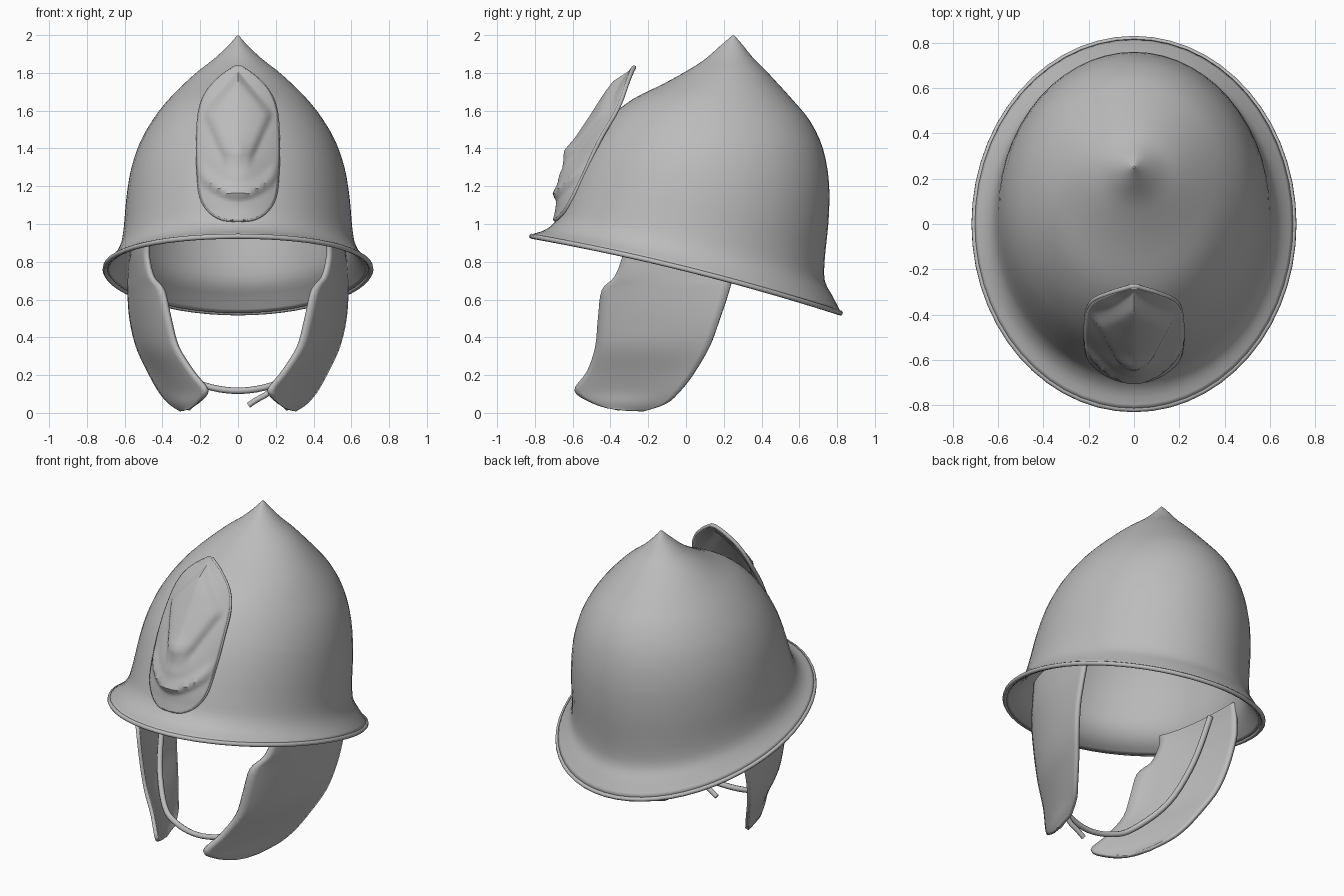
import bpy, bmesh, math
from mathutils import Vector

if "Cube" in bpy.data.objects:
    bpy.data.objects.remove(bpy.data.objects["Cube"])

grey = bpy.data.materials.new("plain_grey")
grey.use_nodes = True
COLOUR = (0.5, 0.5, 0.5, 1)
grey.diffuse_color = COLOUR
grey.node_tree.nodes["Principled BSDF"].inputs["Base Color"].default_value = COLOUR


def spline(rows, steps):
    """Smooth curve through rows of any dimension."""
    out = []
    for i in range(len(rows) - 1):
        p0, p1 = rows[max(i - 1, 0)], rows[i]
        p2, p3 = rows[i + 1], rows[min(i + 2, len(rows) - 1)]
        for k in range(steps):
            t = k / steps
            out.append([b + t / 2 * (c - a + t * (2 * a - 5 * b + 4 * c - d + t * (3 * (b - c) + d - a)))
                        for a, b, c, d in zip(p0, p1, p2, p3)])
    return out + [list(rows[-1])]


def sheet(name, grid, closed=False, cap=False, thickness=0.025, offset=0.0):
    """Skin a grid of points, then give it thickness."""
    bm = bmesh.new()
    vs = [[bm.verts.new(p) for p in row] for row in grid]
    n = len(vs[0])
    for a, b in zip(vs, vs[1:]):
        for j in range(n if closed else n - 1):
            k = (j + 1) % n
            bm.faces.new((a[j], a[k], b[k], b[j]))
    if cap:
        bm.faces.new(vs[-1])
    bmesh.ops.remove_doubles(bm, verts=bm.verts, dist=0.0005)
    mesh = bpy.data.meshes.new(name)
    bm.to_mesh(mesh)
    bm.free()
    ob = bpy.data.objects.new(name, mesh)
    finish(ob)
    mod = ob.modifiers.new("thickness", 'SOLIDIFY')
    mod.thickness, mod.offset = thickness, offset


def finish(ob):
    bpy.context.collection.objects.link(ob)
    ob.data.materials.append(grey)
    if ob.type == 'MESH':
        bpy.ops.object.select_all(action='DESELECT')
        ob.select_set(True)
        bpy.context.view_layer.objects.active = ob
        bpy.ops.object.shade_smooth_by_angle(angle=math.radians(40))


def tube(name, points, radius, closed=False):
    cu = bpy.data.curves.new(name, 'CURVE')
    cu.dimensions = '3D'
    cu.bevel_depth, cu.bevel_resolution = radius, 2
    cu.use_fill_caps = True
    sp = cu.splines.new('POLY')
    sp.points.add(len(points) - 1)
    for q, p in zip(sp.points, points):
        q.co = (*p, 1)
    sp.use_cyclic_u = closed
    sp.use_smooth = True
    finish(bpy.data.objects.new(name, cu))


# Shell: tilted oval rings (front y, front z, back y, back z, half width)
rings = spline([
    (-.817, .946, .817, .54, .704), (-.74, .972, .775, .62, .655),
    (-.68, 1.03, .735, .70, .622), (-.645, 1.12, .735, .82, .605),
    (-.60, 1.24, .755, 1.02, .592), (-.54, 1.37, .757, 1.22, .565),
    (-.47, 1.48, .725, 1.40, .515), (-.39, 1.575, .66, 1.54, .447),
    (-.28, 1.662, .58, 1.64, .375), (-.12, 1.742, .49, 1.74, .287),
    (0, 1.808, .42, 1.815, .208), (.10, 1.872, .355, 1.88, .125),
    (.18, 1.942, .29, 1.96, .045), (.245, 1.998, .255, 1.998, .005)], 3)


def oval(ring, drop=0, n=56):
    yf, zf, yb, zb, w = ring
    pts = []
    for i in range(n):
        a = 2 * math.pi * i / n
        t = (1 - math.cos(a)) / 2
        lift = 0.03 * math.sin(a) ** 2 * max(0, 1.2 - zf) / 0.26
        pts.append((w * math.sin(a), yf + (yb - yf) * t, zf + (zb - zf) * t + lift - drop))
    return pts


sheet("helmet_shell", [oval(r) for r in rings], closed=True, cap=True, thickness=0.025, offset=-1)
tube("rim_bead", oval(rings[0], drop=0.011), 0.0135, closed=True)

# Cheek guards: rows (z, front y, front x, back y, back x, bulge)
rows = spline([
    (.89, -.33, .475, .25, .555, .03), (.82, -.335, .475, .25, .565, .03),
    (.72, -.375, .45, .245, .572, .035), (.65, -.44, .395, .23, .575, .05),
    (.50, -.46, .36, .18, .565, .045), (.35, -.475, .32, .125, .53, .04),
    (.22, -.52, .24, .05, .47, .03), (.12, -.585, .165, -.025, .415, .025),
    (.055, -.49, .205, -.10, .36, .02), (.015, -.36, .265, -.22, .30, 0)], 4)
for side, name in ((1, "left"), (-1, "right")):
    grid = []
    for z, yf, xf, yb, xb, bulge in rows:
        line = []
        for i in range(17):
            t = i / 16
            x = xf + (xb - xf) * t + bulge * math.sin(math.pi * t ** 0.75)
            line.append((side * x, yf + (yb - yf) * t, z))
        grid.append(line)
    sheet(name + "_cheek_guard", grid, thickness=0.022)

# Chin strap and its loose end
half = [(.53, .06, .87), (.495, -.05, .6), (.42, -.19, .36), (.28, -.34, .20), (.16, -.39, .14)]
path = [(-x, y, z) for x, y, z in half] + [(0, -.41, .117)] + half[::-1]
tube("chin_strap", spline(path, 5), 0.017)
tube("strap_end", spline([(.24, -.37, .18), (.16, -.39, .105), (.10, -.39, .07), (.055, -.39, .04)], 4), 0.015)

# Front badge: rows (z, half width, centre y)
badge = spline([
    (1.022, .03, -.692), (1.03, .085, -.69), (1.07, .15, -.68), (1.15, .195, -.66),
    (1.30, .21, -.60), (1.45, .212, -.53), (1.6, .20, -.435), (1.70, .16, -.37),
    (1.78, .085, -.31), (1.83, .012, -.275)], 6)


def bump(x, z, cz, sx, sz):
    return math.exp(-(x / sx) ** 2 - ((z - cz) / sz) ** 2)


def relief(x, z):
    # Gabled field above a mask with brow, cheeks and chin
    x = abs(x)
    if z > 1.58:
        half_width = 0.18 * (1.8 - z) / 0.22
    else:
        half_width = 0.08 + 0.1 * max(0, (z - 1.36) / 0.22)
    edge = max(0, min(1, (half_width - x) * 30))
    fade = max(0, min(1, (z - 1.3) * 10))
    h = edge * fade * (0.03 + 0.02 * max(0, 1 - x / max(half_width, 0.01)))
    h += 0.045 * bump(x, z, 1.28, .12, .11) + 0.015 * bump(x, z, 1.4, .05, .04)
    crescent = 1.17 + 0.08 * (x / 0.17) ** 2
    h += 0.025 * math.exp(-((z - crescent) / 0.03) ** 2) * (x < 0.2)
    return h


grid = []
for z, w, y in badge:
    line = []
    for i in range(37):
        u = i / 18 - 1
        x = u * w
        h = relief(x, z) * min(1, (1 - abs(u)) * 7)
        line.append(Vector((x, y + 0.075 * (x / .21) ** 2 - h, z - 0.2 * h)))
    grid.append(line)
sheet("front_badge", grid, thickness=0.024)
outline = [row[0] for row in grid] + [row[-1] for row in reversed(grid)]
tube("badge_border", outline, 0.011, closed=True)
